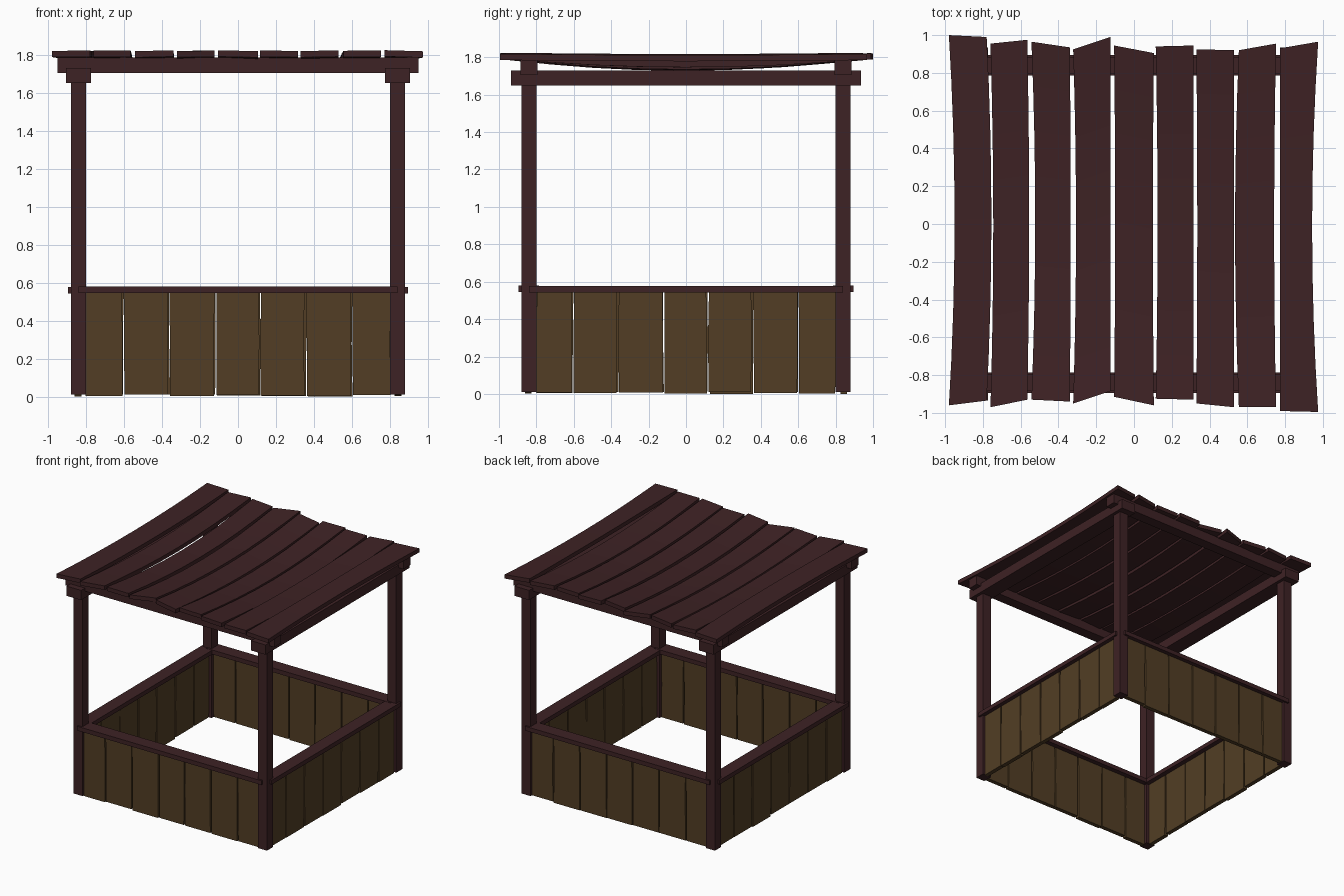
import bpy, bmesh, random
from math import pi
from mathutils import Matrix

random.seed(4)
if "Cube" in bpy.data.objects:
    bpy.data.objects.remove(bpy.data.objects["Cube"])


def material(name, rgb):
    mat = bpy.data.materials.new(name)
    mat.use_nodes = True
    colour = (*rgb, 1)
    mat.diffuse_color = colour
    for node in mat.node_tree.nodes:
        if node.type == "BSDF_PRINCIPLED":
            node.inputs["Base Color"].default_value = colour
            node.inputs["Roughness"].default_value = 0.9
    return mat


dark_wood = material("dark red brown wood", (0.048, 0.016, 0.018))
board_wood = material("olive brown wood", (0.085, 0.048, 0.018))


def finish(name, bm, mat):
    bmesh.ops.recalc_face_normals(bm, faces=bm.faces)
    mesh = bpy.data.meshes.new(name)
    bm.to_mesh(mesh)
    bm.free()
    mesh.materials.append(mat)
    obj = bpy.data.objects.new(name, mesh)
    bpy.context.collection.objects.link(obj)
    return obj


def box(name, low, high, mat, turn=0.0):
    bm = bmesh.new()
    bmesh.ops.create_cube(bm, size=1)
    for v in bm.verts:
        v.co = [l + (c + 0.5) * (h - l) for c, l, h in zip(v.co, low, high)]
    bm.transform(Matrix.Rotation(turn, 4, "Z"))
    return finish(name, bm, mat)


def loft(name, sections, mat, turn=0.0):
    """Skin a run of four-cornered sections into a closed board."""
    bm = bmesh.new()
    rings = [[bm.verts.new(p) for p in s] for s in sections]
    for a, b in zip(rings, rings[1:]):
        for i in range(4):
            j = (i + 1) % 4
            bm.faces.new((a[i], a[j], b[j], b[i]))
    bm.faces.new(rings[0])
    bm.faces.new(rings[-1])
    bm.transform(Matrix.Rotation(turn, 4, "Z"))
    return finish(name, bm, mat)


# Corner posts
for side, x in (("left", 0.84), ("right", -0.84)):
    for end, y in (("front", -0.84), ("back", 0.84)):
        box(f"{end}_{side}_post", (x - 0.04, y - 0.04, 0.01),
            (x + 0.04, y + 0.04, 1.75), dark_wood)

# Lower roof beams run front to back, upper ones run across
for side, x in (("left", 0.84), ("right", -0.84)):
    box(f"{side}_lower_beam", (x - 0.066, -0.935, 1.65),
        (x + 0.066, 0.935, 1.73), dark_wood)
for end, y in (("front", -0.84), ("back", 0.84)):
    box(f"{end}_upper_beam", (-0.95, y - 0.045, 1.705),
        (0.95, y + 0.045, 1.785), dark_wood)

# Four low walls: seven boards and a top rail each
joints = [-0.805, -0.605, -0.365, -0.12, 0.115, 0.355, 0.6, 0.805]
for n, wall in enumerate(("front", "left", "back", "right")):
    turn = n * pi / 2
    lift = 0.002 * (n % 2)
    box(f"{wall}_rail", (-0.84, -0.895, 0.545 - lift),
        (0.84, -0.785, 0.58 - lift), dark_wood, turn)
    for i, (a, b) in enumerate(zip(joints, joints[1:])):
        sections = []
        for z in (random.uniform(0, 0.012), 0.28, 0.55):
            l = a + random.uniform(0.002, 0.008)
            r = b - random.uniform(0.002, 0.008)
            sections.append([(l, -0.86, z), (r, -0.86, z),
                             (r, -0.825, z), (l, -0.825, z)])
        loft(f"{wall}_wall_board_{i + 1}", sections, board_wood, turn)

# Roof planks: left x, right x, inward bow of each edge,
# then back and front end of each edge
planks = [
    (-0.98, -0.78, 0.03, 0.025, 1.0, 0.99, -0.96, -0.935),
    (-0.76, -0.565, 0.015, 0.01, 0.955, 0.975, -0.97, -0.93),
    (-0.543, -0.34, 0.02, 0.005, 0.965, 0.935, -0.93, -0.94),
    (-0.322, -0.125, 0.015, 0, 0.925, 0.99, -0.95, -0.885),
    (-0.105, 0.105, 0.005, -0.005, 0.945, 0.905, -0.915, -0.96),
    (0.115, 0.315, 0.01, 0, 0.94, 0.945, -0.925, -0.93),
    (0.33, 0.53, 0.005, 0, 0.925, 0.92, -0.95, -0.97),
    (0.555, 0.752, -0.02, -0.01, 0.92, 0.955, -0.97, -0.97),
    (0.772, 0.975, 0, -0.032, 0.93, 0.965, -0.99, -0.995),
]


def sag(x, y):
    across = max(0, 1 - (x / 0.9) ** 4)
    along = max(0, 1 - (y / 0.92) ** 2)
    return 0.058 * across * along


steps = 8
for i, (l, r, bow_l, bow_r, back_l, back_r, front_l, front_r) in enumerate(planks):
    middle = (l + r) / 2
    tilt = random.uniform(-0.003, 0.003)
    sections = []
    for k in range(steps + 1):
        t = k / steps
        bend = 4 * t * (1 - t)
        xl, xr = l + bow_l * bend, r + bow_r * bend
        yl = front_l + (back_l - front_l) * t
        yr = front_r + (back_r - front_r) * t
        z = 1.788 - sag(middle, (yl + yr) / 2)
        zl, zr = z - tilt, z + tilt
        sections.append([(xl, yl, zl), (xr, yr, zr),
                         (xr, yr, zr + 0.033), (xl, yl, zl + 0.033)])
    loft(f"roof_plank_{i + 1}", sections, dark_wood)
